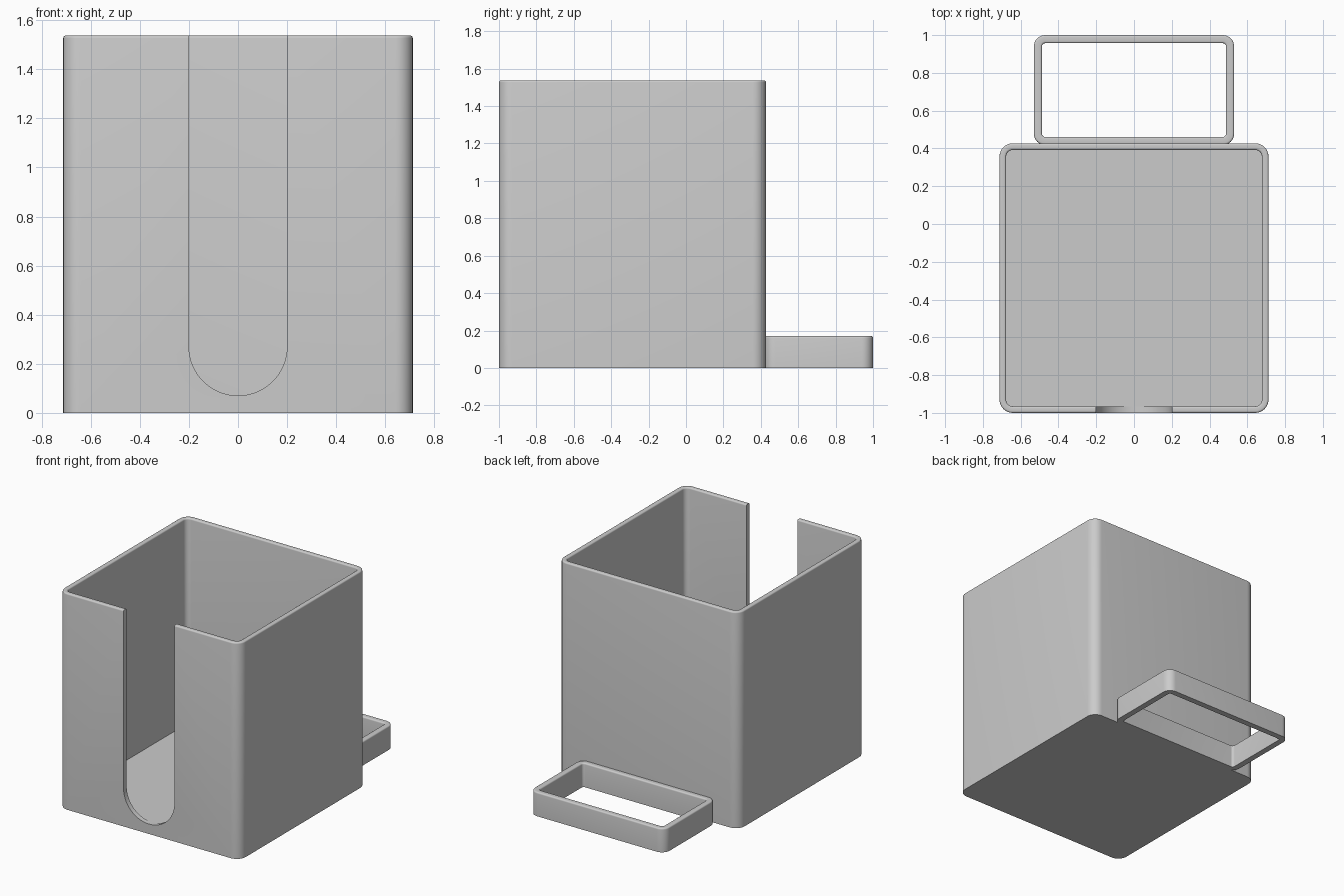
import bpy, bmesh, math

if "Cube" in bpy.data.objects:
    bpy.data.objects.remove(bpy.data.objects["Cube"])

grey = bpy.data.materials.new("grey plastic")
grey.diffuse_color = (0.6, 0.6, 0.6, 1)
grey.use_nodes = True
grey.node_tree.nodes["Principled BSDF"].inputs["Base Color"].default_value = grey.diffuse_color


def rounded_rect(x0, x1, y0, y1, r, n=8):
    pts = []
    for cx, cy, a0 in ((x1 - r, y1 - r, 0), (x0 + r, y1 - r, 90),
                       (x0 + r, y0 + r, 180), (x1 - r, y0 + r, 270)):
        for i in range(n + 1):
            a = math.radians(a0 + 90 * i / n)
            pts.append((cx + r * math.cos(a), cy + r * math.sin(a)))
    return pts


def wall_profile(height, wall, fillet, inner_z):
    """(inset, z) steps: up the outside, over the rounded rim, down the inside."""
    prof = [(0, 0)]
    arc = [math.radians(22.5 * i) for i in range(5)]
    prof += [(fillet * (1 - math.cos(a)), height - fillet * (1 - math.sin(a))) for a in arc]
    prof += [(wall - fillet * (1 - math.cos(a)), height - fillet * (1 - math.sin(a)))
             for a in reversed(arc)]
    return prof + [(wall, inner_z)]


def shell(name, x0, x1, y0, y1, r, r_min, prof, floor):
    bm = bmesh.new()
    loops = []
    for d, z in prof:
        pts = rounded_rect(x0 + d, x1 - d, y0 + d, y1 - d, max(r - d, r_min))
        loops.append([bm.verts.new((x, y, z)) for x, y in pts])
    pairs = list(zip(loops, loops[1:]))
    if floor:
        bm.faces.new(loops[0][::-1])
        bm.faces.new(loops[-1])
    else:
        pairs.append((loops[-1], loops[0]))
    for a, b in pairs:
        n = len(a)
        for i in range(n):
            j = (i + 1) % n
            bm.faces.new((a[i], a[j], b[j], b[i]))
    return finish(name, bm)


def finish(name, bm):
    bmesh.ops.recalc_face_normals(bm, faces=bm.faces)
    me = bpy.data.meshes.new(name)
    bm.to_mesh(me)
    bm.free()
    me.materials.append(grey)
    ob = bpy.data.objects.new(name, me)
    bpy.context.collection.objects.link(ob)
    return ob


def select(ob):
    bpy.ops.object.select_all(action='DESELECT')
    ob.select_set(True)
    bpy.context.view_layer.objects.active = ob


# open-topped box with a solid floor
box = shell("holder_box", -0.712, 0.712, -1.0, 0.427, 0.07, 0.01,
            wall_profile(1.537, 0.035, 0.01, 0.07), True)

# low rectangular loop behind the box
loop = shell("rear_loop", -0.53, 0.53, 0.418, 1.0, 0.06, 0.012,
             wall_profile(0.17, 0.043, 0.01, 0), False)

# round-ended slot through the front wall
bm = bmesh.new()
outline = [(0.2, 1.8), (-0.2, 1.8)]
for i in range(37):
    a = math.pi + math.pi * i / 36
    outline.append((0.2 * math.cos(a), 0.2705 + 0.2 * math.sin(a)))
front = bm.faces.new([bm.verts.new((x, -1.1, z)) for x, z in outline])
ext = bmesh.ops.extrude_face_region(bm, geom=[front])
bmesh.ops.translate(bm, vec=(0, 0.2, 0),
                    verts=[v for v in ext["geom"] if isinstance(v, bmesh.types.BMVert)])
cutter = finish("slot_cutter", bm)
cutter.hide_render = True

select(box)
mod = box.modifiers.new("slot", 'BOOLEAN')
mod.operation = 'DIFFERENCE'
mod.solver = 'EXACT'
mod.object = cutter
bpy.ops.object.modifier_apply(modifier=mod.name)
bpy.data.objects.remove(cutter)

for ob in (box, loop):
    select(ob)
    bpy.ops.object.shade_smooth_by_angle(angle=math.radians(30))
